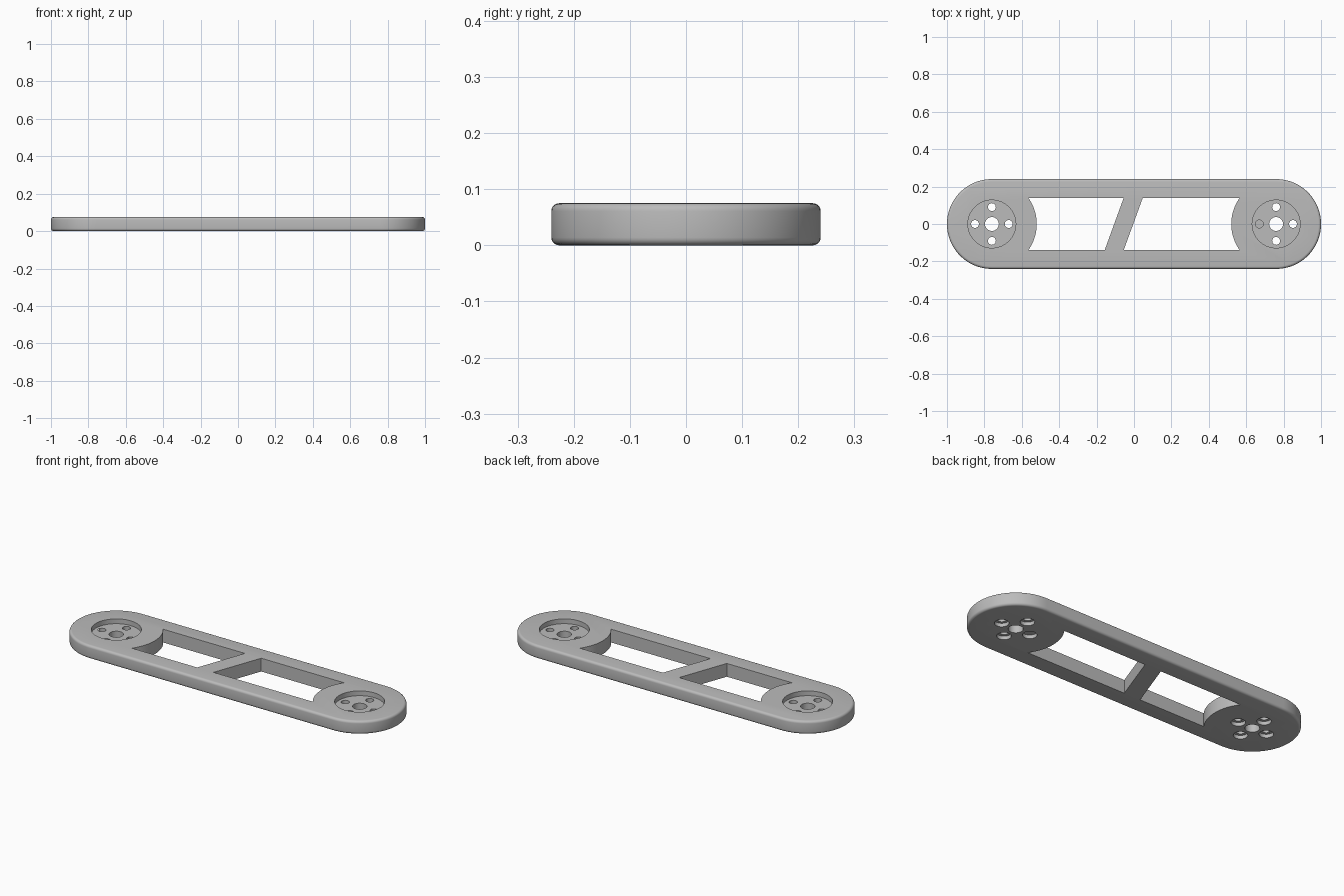
import bpy, bmesh
from math import cos, sin, pi, asin, radians

if "Cube" in bpy.data.objects:
    bpy.data.objects.remove(bpy.data.objects["Cube"])

R, CX, H = 0.24, 0.76, 0.075      # end radius, end centre, thickness
FLOOR = 0.048                     # height of the pocket floor
WIN = 0.14                        # half width of the windows

grey = bpy.data.materials.new("plain grey")
grey.use_nodes = True
colour = (0.5, 0.5, 0.5, 1)
grey.diffuse_color = colour
grey.node_tree.nodes["Principled BSDF"].inputs["Base Color"].default_value = colour


def arc(cx, r, start, end, n):
    step = (end - start) / n
    return [(cx + r * cos(start + i * step), r * sin(start + i * step)) for i in range(n + 1)]


def prism(name, outline, z0, z1, bevel=0):
    """Extrude a flat outline and optionally round its rim edges."""
    bm = bmesh.new()
    base = bm.faces.new([bm.verts.new((x, y, z0)) for x, y in outline])
    top = bmesh.ops.extrude_face_region(bm, geom=[base])["geom"]
    bmesh.ops.translate(bm, vec=(0, 0, z1 - z0),
                        verts=[v for v in top if isinstance(v, bmesh.types.BMVert)])
    bmesh.ops.recalc_face_normals(bm, faces=bm.faces)
    if bevel:
        rim = [e for e in bm.edges if abs(e.verts[0].co.z - e.verts[1].co.z) < 1e-5]
        bmesh.ops.bevel(bm, geom=rim, offset=bevel, segments=5, profile=0.5, affect='EDGES')
    mesh = bpy.data.meshes.new(name)
    bm.to_mesh(mesh)
    bm.free()
    obj = bpy.data.objects.new(name, mesh)
    bpy.context.collection.objects.link(obj)
    mesh.materials.append(grey)
    return obj


def cylinder(name, x, y, r, z0, z1, n=48):
    outline = [(x + r * cos(2 * pi * i / n), y + r * sin(2 * pi * i / n)) for i in range(n)]
    return prism(name, outline, z0, z1)


# Rounded link plate
plate = prism("link_plate", arc(CX, R, -pi / 2, pi / 2, 48) + arc(-CX, R, pi / 2, 3 * pi / 2, 48),
              0, H, 0.014)

# Windows on either side of the slanted strut, with ends curved around the bosses
a = asin(WIN / R)
cutters = [
    prism("left_window", arc(CX, R, pi + a, pi - a, 24) + [(0.047, WIN), (-0.055, -WIN)], -0.1, 0.2),
    prism("right_window", arc(-CX, R, -a, a, 24) + [(-0.055, WIN), (-0.157, -WIN)], -0.1, 0.2),
]

# Round pockets, axle holes and the four counterbored screw holes at each end
for side in (-1, 1):
    cx = side * CX
    cutters.append(cylinder("pocket", cx, 0, 0.128, FLOOR, 0.2, 64))
    cutters.append(cylinder("axle_hole", cx, 0, 0.037, -0.1, 0.2))
    for k in range(4):
        x, y = cx + 0.09 * cos(k * pi / 2), 0.09 * sin(k * pi / 2)
        cutters.append(cylinder("screw_hole", x, y, 0.021, -0.1, 0.2, 32))
        cutters.append(cylinder("screw_head_recess", x, y, 0.036, -0.1, 0.02, 32))

bpy.ops.object.select_all(action='DESELECT')
plate.select_set(True)
bpy.context.view_layer.objects.active = plate
for cutter in cutters:
    mod = plate.modifiers.new("cut", 'BOOLEAN')
    mod.operation, mod.solver, mod.object = 'DIFFERENCE', 'EXACT', cutter
    bpy.ops.object.modifier_apply(modifier=mod.name)
    bpy.data.objects.remove(cutter)

bpy.ops.object.shade_smooth_by_angle(angle=radians(30))
